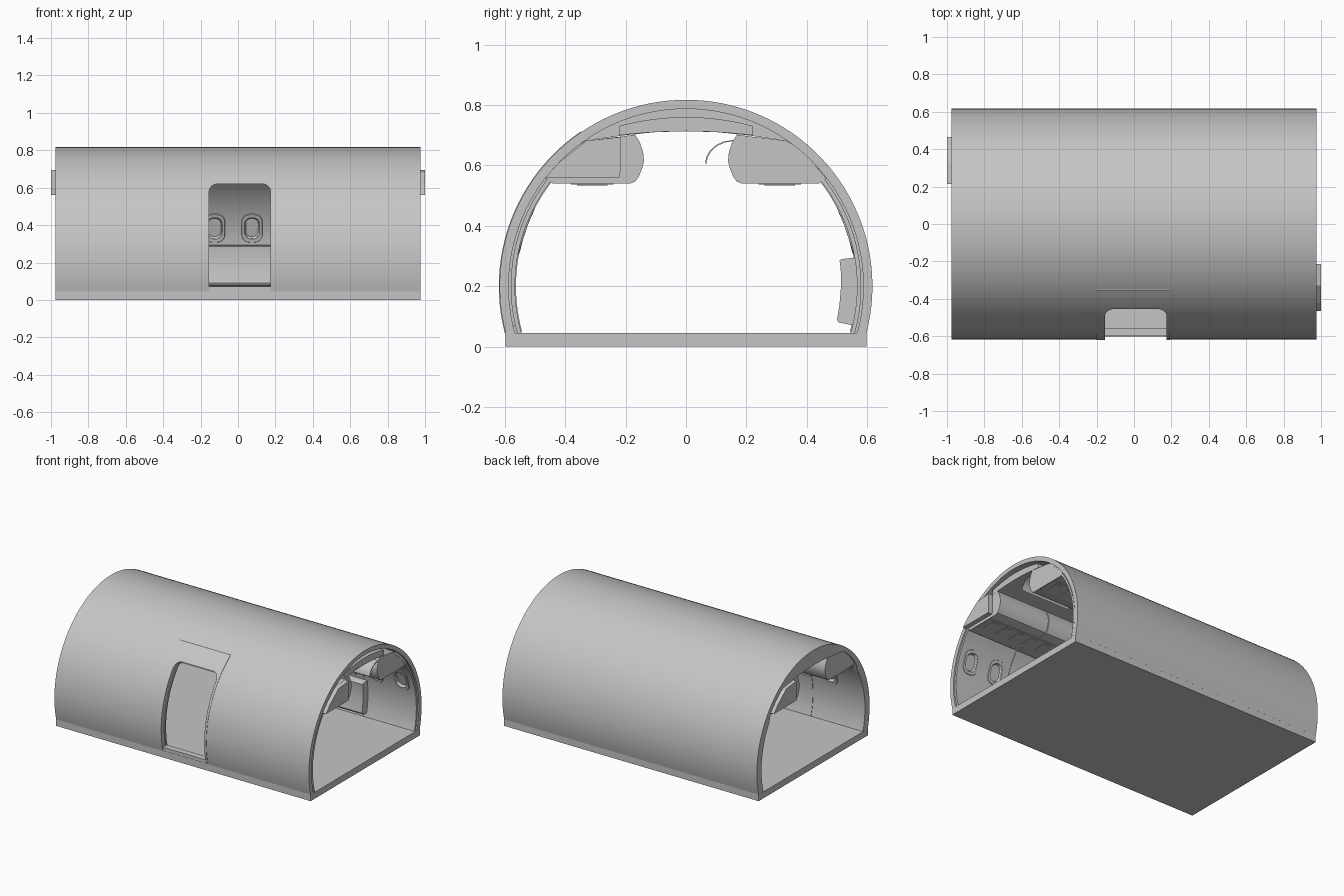
import bpy, bmesh, math
from math import sin, cos, asin, radians, pi

if "Cube" in bpy.data.objects:
    bpy.data.objects.remove(bpy.data.objects["Cube"])

CZ = 0.20       # height of the hull axis
HALF = 0.975    # half length of the hull

grey = bpy.data.materials.new("light grey")
grey.use_nodes = True
COLOR = (0.56, 0.56, 0.56, 1)
grey.diffuse_color = COLOR
grey.node_tree.nodes["Principled BSDF"].inputs["Base Color"].default_value = COLOR


def finish(name, bm):
    bmesh.ops.recalc_face_normals(bm, faces=bm.faces)
    me = bpy.data.meshes.new(name)
    bm.to_mesh(me)
    bm.free()
    me.materials.append(grey)
    ob = bpy.data.objects.new(name, me)
    bpy.context.collection.objects.link(ob)
    return ob


def smooth(ob):
    bpy.ops.object.select_all(action='DESELECT')
    ob.select_set(True)
    bpy.context.view_layer.objects.active = ob
    bpy.ops.object.shade_smooth_by_angle(angle=radians(30))


def loft(name, loops, ring=False):
    """Join equal point loops; cap the ends, or close into a ring."""
    bm = bmesh.new()
    vs = [[bm.verts.new(p) for p in lp] for lp in loops]
    n = len(vs[0])
    for k in range(len(vs) if ring else len(vs) - 1):
        a, b = vs[k], vs[(k + 1) % len(vs)]
        for i in range(n):
            j = (i + 1) % n
            bm.faces.new((a[i], a[j], b[j], b[i]))
    if not ring:
        bm.faces.new(vs[0])
        bm.faces.new(vs[-1])
    return finish(name, bm)


def extrude(name, profile, x0, x1, side=1):
    """Sweep a (y, z) profile along x."""
    return loft(name, [[(x, side * y, z) for y, z in profile] for x in (x0, x1)])


def arc(r, a0, a1, n):
    return [(r * cos(a0 + (a1 - a0) * i / n), CZ + r * sin(a0 + (a1 - a0) * i / n))
            for i in range(n + 1)]


def angle_at(r, z):
    return asin((z - CZ) / r)


def band(r_out, r_in, z0, z1, n):
    """Curved wall section between two heights."""
    return (arc(r_out, angle_at(r_out, z0), angle_at(r_out, z1), n)
            + arc(r_in, angle_at(r_in, z1), angle_at(r_in, z0), n))


def rounded(w, h, r, n=6):
    pts = []
    for k, (sx, sy) in enumerate(((1, 1), (-1, 1), (-1, -1), (1, -1))):
        for i in range(n + 1):
            a = pi / 2 * (k + i / n)
            pts.append((sx * (w / 2 - r) + r * cos(a), sy * (h / 2 - r) + r * sin(a)))
    return pts


def on_wall(pts, x, z, r, side, depth):
    """Wrap a flat outline on to the curved wall."""
    t0 = angle_at(r, z)
    return [(x + u, side * (r + depth) * cos(t0 + v / r), CZ + (r + depth) * sin(t0 + v / r))
            for u, v in pts]


def cut(ob, cutter):
    m = ob.modifiers.new("opening", 'BOOLEAN')
    m.operation = 'DIFFERENCE'
    m.solver = 'EXACT'
    m.object = cutter
    dg = bpy.context.evaluated_depsgraph_get()
    me = bpy.data.meshes.new_from_object(ob.evaluated_get(dg))
    ob.modifiers.clear()
    ob.data = me


# Floor slab
extrude("floor", [(-0.597, 0), (0.597, 0), (0.597, 0.045), (-0.597, 0.045)], -HALF, HALF)

# Outer skin
lo, li = angle_at(0.617, 0.045), angle_at(0.587, 0.045)
shell = extrude("outer_shell", arc(0.617, lo, pi - lo, 72) + arc(0.587, pi - li, li, 72),
                -HALF, HALF)

# Door surround, slightly proud of the skin
surround = extrude("door_surround", band(0.6195, 0.60, 0.05, 0.71, 24), -0.20, 0.19, -1)

# Inner wall panels with their window openings
WR = 0.566
WZ = 0.385
walls = {s: extrude("wall_panel_" + n, band(0.580, WR, 0.046, 0.68, 32), -HALF + 0.03, HALF - 0.005, s)
         for s, n in ((1, "back"), (-1, "front"))}
for side, wall in walls.items():
    label = "back" if side > 0 else "front"
    for k in range(-5, 5):
        x = 0.075 + 0.2 * k
        if x < -0.9 or (side < 0 and abs(x - 0.01) < 0.25):
            continue
        hole = rounded(0.075, 0.115, 0.034)
        cutter = loft("cutter", [on_wall(hole, x, WZ, WR, side, d) for d in (-0.03, 0.018)])
        cut(wall, cutter)
        bpy.data.objects.remove(cutter)
        rings = [(0.115, 0.165, 0.045, 0.004), (0.108, 0.158, 0.043, -0.004),
                 (0.082, 0.122, 0.037, -0.005), (0.066, 0.102, 0.031, 0.010),
                 (0.080, 0.120, 0.036, 0.010)]
        smooth(loft("window_frame_" + label, [on_wall(rounded(w, h, r), x, WZ, WR, side, d)
                                              for w, h, r, d in rings], ring=True))
        loft("window_pane_" + label,
             [on_wall(hole, x, WZ, WR, side, d) for d in (0.010, 0.014)])

# Doorway cut through skin, surround and wall panel
door = [(x + 0.01, z + 0.315) for x, z in rounded(0.33, 0.61, 0.045, 8)]
door = [(x, max(z, 0.051)) if z > 0.1 else (math.copysign(0.165, x - 0.01) + 0.01, 0.051)
        for x, z in door]
outline = []
for p in door:
    if not outline or math.dist(p, outline[-1]) > 1e-4:
        outline.append(p)
cutter = loft("door_cutter", [[(x, y, z) for x, z in outline] for y in (-0.8, -0.25)])
for ob in (shell, surround, walls[-1]):
    cut(ob, cutter)
bpy.data.objects.remove(cutter)
for ob in (shell, surround, *walls.values()):
    smooth(ob)

# Door sill
sill = [(-0.60, 0.045), (-0.555, 0.045), (-0.555, 0.072), (-0.60, 0.072)]
extrude("door_sill", sill, -0.155, 0.175)

# Wall panel joints
for side in (1, -1):
    for x in (-0.575, 0.575):
        smooth(extrude("panel_joint", band(0.57, 0.563, 0.05, 0.56, 16), x - 0.003, x + 0.003, side))

# Low side panel opposite the door
smooth(extrude("low_side_panel", [(0.555, 0.07), (0.505, 0.08), (0.500, 0.09), (0.508, 0.14), (0.513, 0.20),
                                  (0.512, 0.26), (0.508, 0.285), (0.515, 0.29), (0.562, 0.295),
                                  (0.570, 0.20)], -0.58, 0.60))

# Ceiling panel
ys = [-0.22 + 0.44 * i / 16 for i in range(17)]
smooth(extrude("ceiling_panel", [(y, 0.713 - 0.28 * y * y) for y in ys]
               + [(y, 0.76 - 0.6 * y * y) for y in reversed(ys)], -HALF + 0.01, HALF - 0.01))

# Closing arch at one end
half = [(0.0, 0.713), (0.1, 0.710), (0.2, 0.700), (0.33, 0.682), (0.38, 0.65), (0.43, 0.595), (0.47, 0.54)]
t = angle_at(WR, 0.50)
half += arc(WR, t, angle_at(WR, 0.046), 12)
inner = [(-y, z) for y, z in reversed(half[1:])] + half
lo = angle_at(0.610, 0.046)
smooth(extrude("end_arch", inner + arc(0.610, lo, pi - lo, 64), -HALF, -HALF + 0.03))

# Overhead lockers, two on each side of the door bay
locker = [(0.465, 0.555), (0.44, 0.54), (0.185, 0.54), (0.168, 0.546), (0.155, 0.565), (0.145, 0.59),
          (0.139, 0.615), (0.142, 0.645), (0.152, 0.675), (0.168, 0.702), (0.21, 0.696),
          (0.33, 0.682), (0.37, 0.66), (0.42, 0.61)]
for side, label in ((1, "back"), (-1, "front")):
    for end in (1, -1):
        for a, b in ((0.20, 0.572), (0.578, 0.968)):
            smooth(extrude("overhead_locker_" + label, locker, end * a, end * b, side))
        # Service strip and slots on the underside
        extrude("service_strip", [(0.24, 0.536), (0.38, 0.536), (0.38, 0.541), (0.24, 0.541)],
                end * 0.21, end * 0.96, side)
        for i in range(7):
            x = 0.25 + 0.105 * i
            extrude("service_slot", [(0.26, 0.533), (0.36, 0.533), (0.36, 0.537), (0.26, 0.537)],
                    end * x, end * (x + 0.05), side)

# Locker cores standing out past the hull ends
core = [(0.465, 0.56), (0.22, 0.56), (0.215, 0.60), (0.215, 0.694), (0.33, 0.682), (0.42, 0.61)]
extrude("locker_core_front", core, 0.90, 1.0, -1)
extrude("locker_core_back", core, -0.90, -1.0, 1)

# Raised locker door
path = [(0.155, 0.684), (0.125, 0.679), (0.10, 0.668), (0.08, 0.650), (0.068, 0.630), (0.063, 0.608)]
flap = path + [(y + 0.004, z - 0.003) for y, z in reversed(path)]
smooth(extrude("raised_locker_door", flap, 0.585, 0.965))
